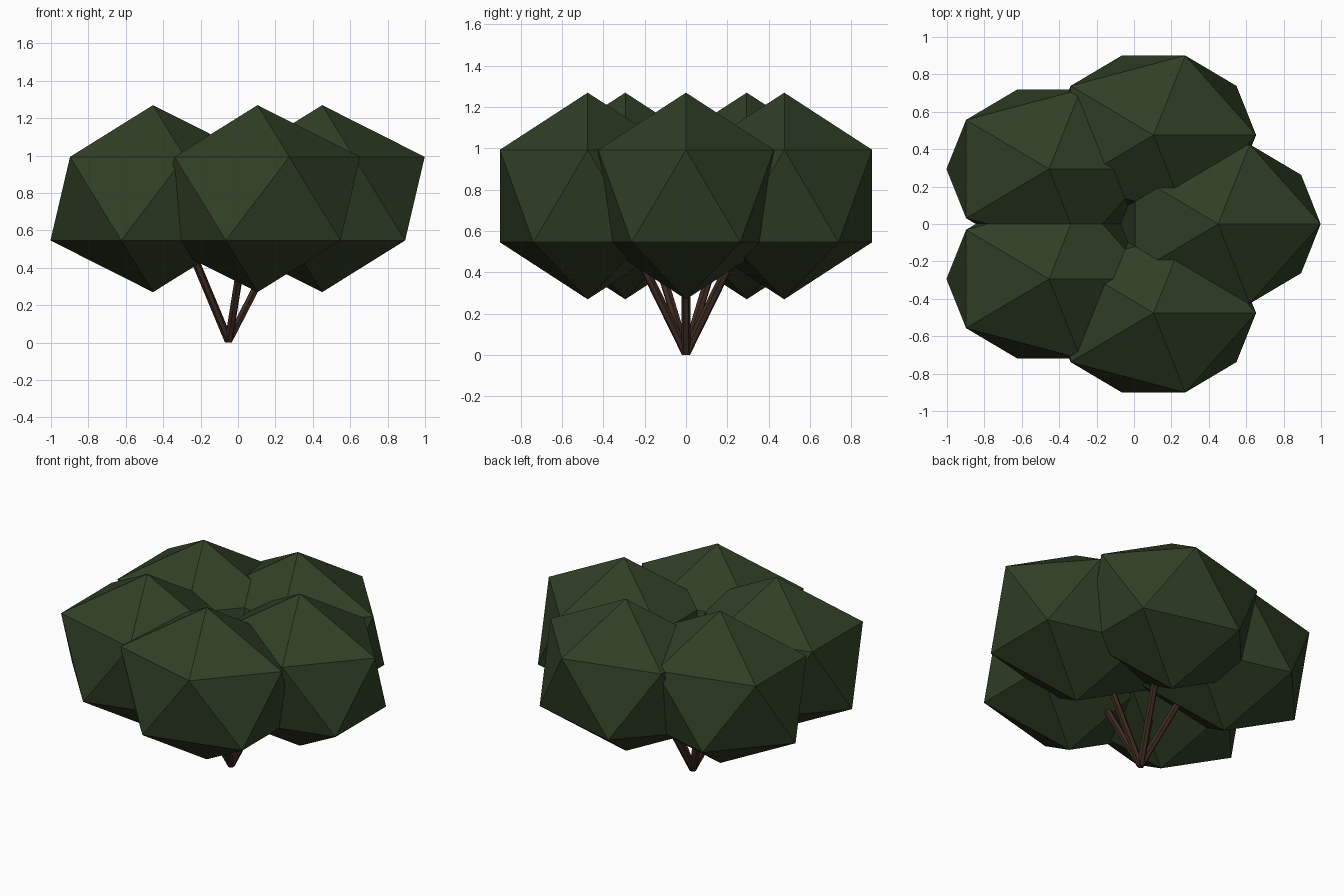
import bpy, math
from mathutils import Vector

if "Cube" in bpy.data.objects:
    bpy.data.objects.remove(bpy.data.objects["Cube"])

CX = -0.05          # the cluster centre sits slightly left of the origin
SPREAD = 0.5        # distance of each leaf clump from the centre


def material(name, rgb):
    m = bpy.data.materials.new(name)
    m.diffuse_color = (*rgb, 1)
    m.use_nodes = True
    m.node_tree.nodes["Principled BSDF"].inputs["Base Color"].default_value = m.diffuse_color
    return m


leaf = material("dark green leaves", (0.030, 0.050, 0.019))
bark = material("brown bark", (0.047, 0.024, 0.015))

for i in range(5):
    a = i * math.tau / 5
    out = Vector((math.cos(a), math.sin(a), 0))

    # leaf clump: squashed low-poly ball
    bpy.ops.mesh.primitive_ico_sphere_add(
        subdivisions=1, radius=1, location=Vector((CX, 0, 0.77)) + out * SPREAD)
    clump = bpy.context.object
    clump.name = f"leaf_clump_{i + 1}"
    clump.scale = (0.613, 0.5, 0.5)
    clump.data.materials.append(leaf)

    # stem: thin post leaning outward into its clump
    start = Vector((CX, 0, 0.01))
    end = start + out * 0.32 + Vector((0, 0, 0.62))
    axis = end - start
    bpy.ops.mesh.primitive_cylinder_add(
        vertices=6, radius=0.022, depth=axis.length, location=(start + end) / 2)
    stem = bpy.context.object
    stem.name = f"stem_{i + 1}"
    stem.rotation_euler = (0, math.atan2(0.32, 0.62), a)
    stem.data.materials.append(bark)
